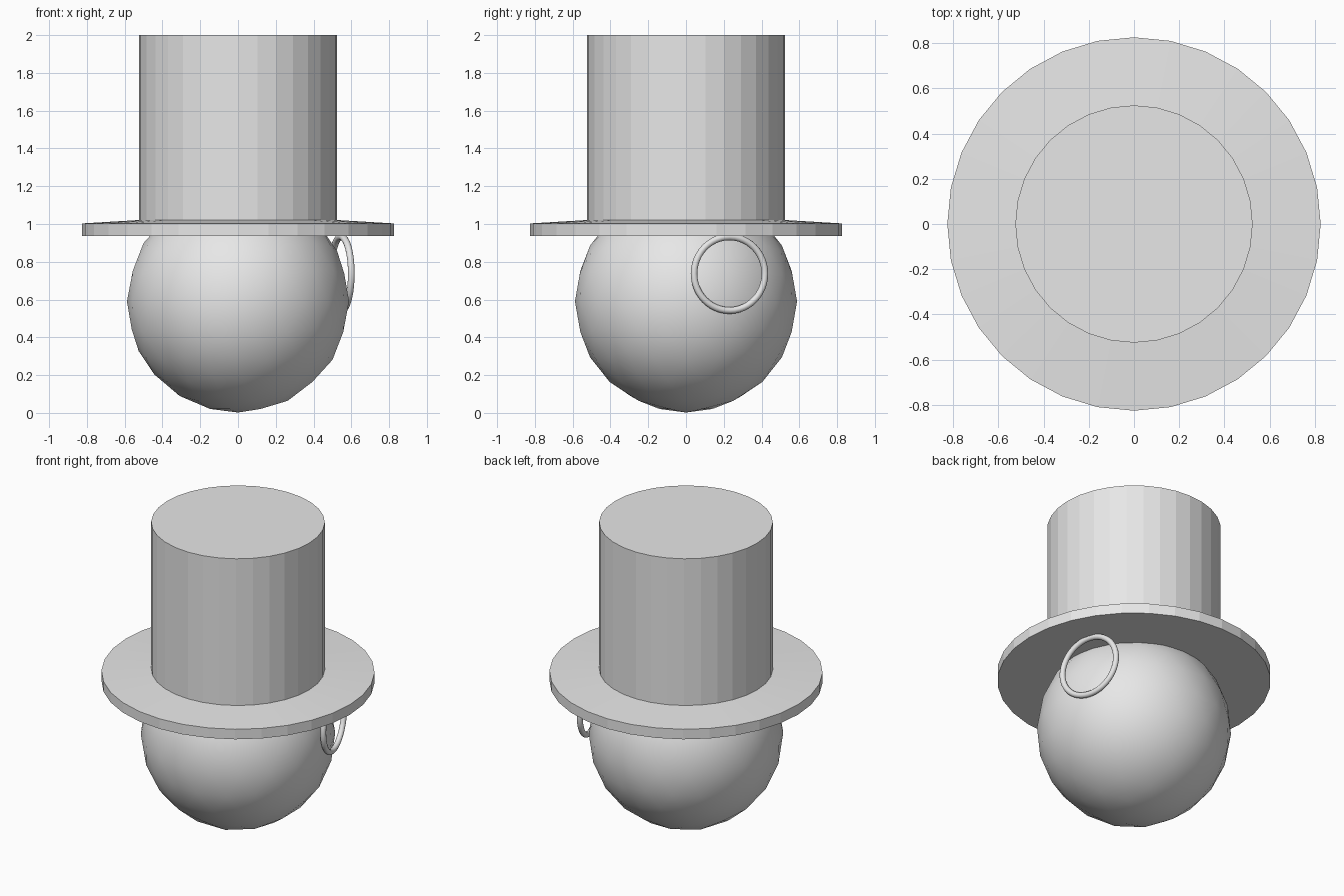
import bpy
import math

if "Cube" in bpy.data.objects:
    bpy.data.objects.remove(bpy.data.objects["Cube"])

grey = bpy.data.materials.new("plain_grey")
grey.diffuse_color = (0.8, 0.8, 0.8, 1.0)
grey.use_nodes = True
grey.node_tree.nodes["Principled BSDF"].inputs["Base Color"].default_value = grey.diffuse_color


def finish(name, smooth=False):
    obj = bpy.context.active_object
    obj.name = name
    obj.data.materials.append(grey)
    if smooth:
        bpy.ops.object.shade_smooth()
    else:
        bpy.ops.object.shade_flat()
    return obj


def lathe(name, profile, sides=32):
    """Solid of revolution from (radius, z) points, closed by end caps."""
    verts, faces = [], []
    for r, z in profile:
        for i in range(sides):
            a = 2 * math.pi * i / sides
            verts.append((r * math.cos(a), r * math.sin(a), z))
    for k in range(len(profile) - 1):
        for i in range(sides):
            j = (i + 1) % sides
            faces.append((k * sides + i, k * sides + j,
                          (k + 1) * sides + j, (k + 1) * sides + i))
    faces.append(tuple(reversed(range(sides))))
    last = (len(profile) - 1) * sides
    faces.append(tuple(range(last, last + sides)))
    mesh = bpy.data.meshes.new(name)
    mesh.from_pydata(verts, [], faces)
    obj = bpy.data.objects.new(name, mesh)
    bpy.context.collection.objects.link(obj)
    mesh.materials.append(grey)
    return obj


# Round head: coarse smooth-shaded ball
bpy.ops.mesh.primitive_ico_sphere_add(subdivisions=3, radius=0.588,
                                      location=(0, 0, 0.59))
finish("head", smooth=True)

# Top hat: brim slopes gently up to the crown
lathe("hat_brim_and_crown", [(0.826, 0.936), (0.826, 1.003),
                             (0.525, 1.021), (0.525, 2.0)])

# Eyepiece ring, open in the middle, on the right side
bpy.ops.mesh.primitive_torus_add(major_segments=48, minor_segments=12,
                                 major_radius=0.195, minor_radius=0.018,
                                 location=(0.546, 0.23, 0.737),
                                 rotation=(0, math.pi / 2, math.radians(16)))
finish("eyepiece_ring", smooth=True)
